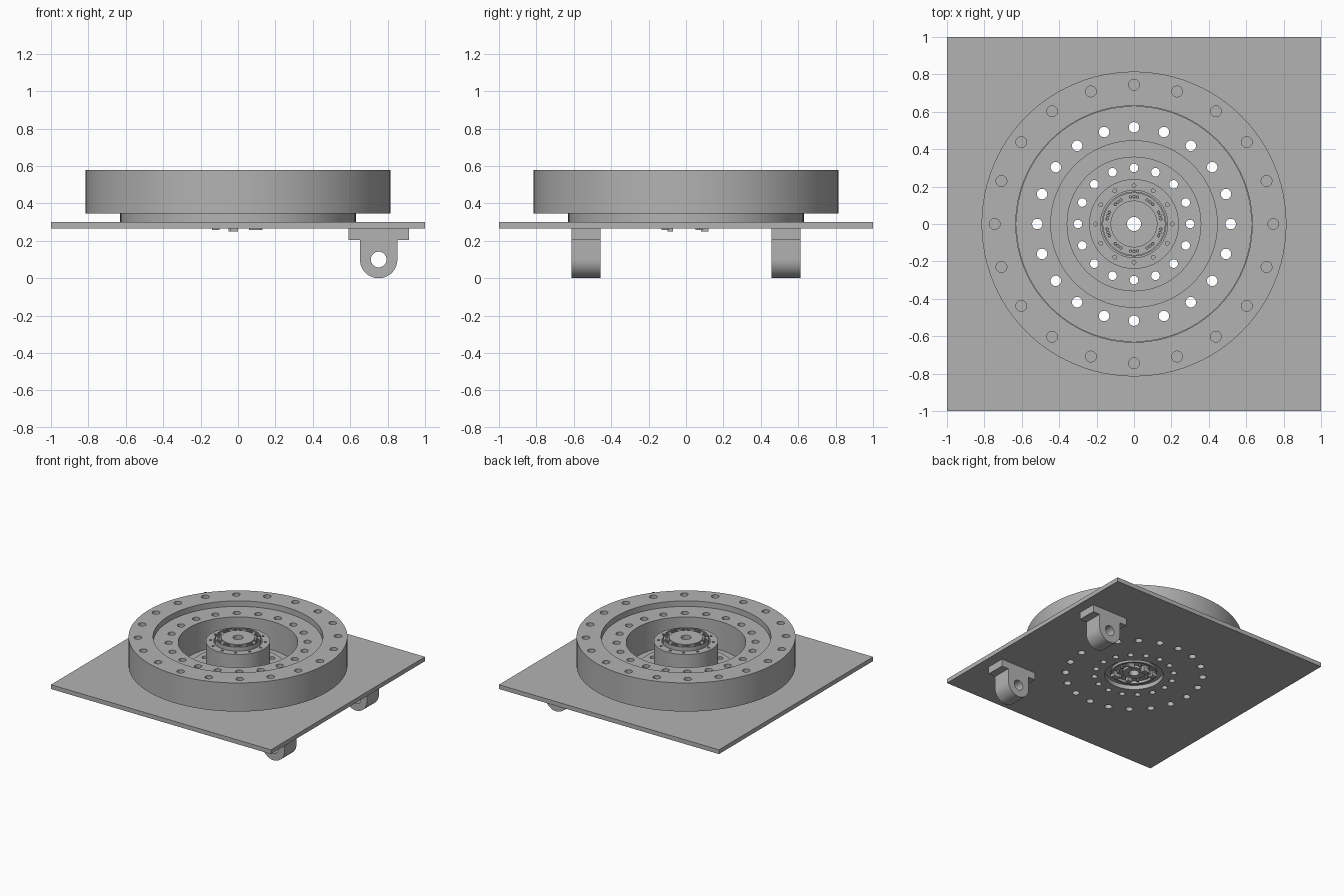
import bpy
from math import sin, cos, pi, radians

if "Cube" in bpy.data.objects:
    bpy.data.objects.remove(bpy.data.objects["Cube"], do_unlink=True)

grey = bpy.data.materials.new("machined grey")
grey.use_nodes = True
colour = (0.45, 0.45, 0.45, 1)
grey.diffuse_color = colour
grey.node_tree.nodes["Principled BSDF"].inputs["Base Color"].default_value = colour


def circle(r, x=0, y=0, n=24):
    return [(x + r * cos(2 * pi * i / n), y + r * sin(2 * pi * i / n)) for i in range(n)]


def bolt_circle(count, radius, hole, n=20):
    steps = [2 * pi * i / count for i in range(count)]
    return [circle(hole, radius * cos(a), radius * sin(a), n) for a in steps]


def rect(x0, y0, x1, y1):
    return [(x0, y0), (x1, y0), (x1, y1), (x0, y1)]


def extrude(name, loops, low, high, upright=False):
    """Fill nested outlines, with inner ones as holes, and extrude them.
    Upright outlines lie in xz and run along y."""
    curve = bpy.data.curves.new(name, 'CURVE')
    curve.dimensions = '2D'
    curve.fill_mode = 'BOTH'
    curve.extrude = (high - low) / 2
    for loop in loops:
        spline = curve.splines.new('POLY')
        spline.points.add(len(loop) - 1)
        for point, (x, y) in zip(spline.points, loop):
            point.co = (x, y, 0, 1)
        spline.use_cyclic_u = True
    temp = bpy.data.objects.new(name + " outline", curve)
    bpy.context.collection.objects.link(temp)
    graph = bpy.context.evaluated_depsgraph_get()
    mesh = bpy.data.meshes.new_from_object(temp.evaluated_get(graph))
    bpy.data.objects.remove(temp, do_unlink=True)
    bpy.data.curves.remove(curve)
    obj = bpy.data.objects.new(name, mesh)
    bpy.context.collection.objects.link(obj)
    middle = (low + high) / 2
    if upright:
        obj.rotation_euler.x = pi / 2
        obj.location.y = middle
    else:
        obj.location.z = middle
    mesh.materials.clear()
    mesh.materials.append(grey)
    bpy.ops.object.select_all(action='DESELECT')
    obj.select_set(True)
    bpy.context.view_layer.objects.active = obj
    bpy.ops.object.shade_smooth_by_angle(angle=radians(30))
    return obj


# Square base plate with through holes
ring_holes = bolt_circle(20, 0.517, 0.028)
flange_holes = bolt_circle(16, 0.3, 0.023)
extrude("base_plate", [rect(-1, -1, 1, 1), circle(0.22, n=64)] + ring_holes + flange_holes,
        0.265, 0.30)

# Slewing bearing: raised outer ring and fixed inner ring
extrude("bearing_outer_ring",
        [circle(0.815, n=96), circle(0.632, n=96)] + bolt_circle(20, 0.745, 0.029),
        0.345, 0.58)
extrude("bearing_inner_ring", [circle(0.63, n=96), circle(0.445, n=96)] + ring_holes,
        0.30, 0.535)

# Central column with a mounting flange and a drilled collar
extrude("column_flange", [circle(0.36, n=64), circle(0.235, n=64)] + flange_holes, 0.30, 0.33)
extrude("column_body", [circle(0.24, n=64), circle(0.17, n=64)], 0.30, 0.51)
extrude("column_collar",
        [circle(0.24, n=64), circle(0.18, n=64)] + bolt_circle(12, 0.205, 0.01, 12),
        0.51, 0.545)

# Rotary core with a central bore
extrude("core_body", [circle(0.173, n=64), circle(0.038)], 0.30, 0.565)
extrude("core_top_rim", [circle(0.173, n=64), circle(0.165, n=64)], 0.565, 0.575)
extrude("core_top_cap", [circle(0.125, n=64), circle(0.038)], 0.565, 0.575)

# Groups of three small terminals around the top of the core
terminals = []
for group in range(10):
    for offset in (-0.13, 0, 0.13):
        a = pi / 2 + group * pi / 5 + offset
        x, y = 0.146 * cos(a), 0.146 * sin(a)
        terminals += [circle(0.009, x, y, 10), circle(0.005, x, y, 8)]
extrude("core_terminals", terminals, 0.565, 0.575)

# Underside of the core: stepped rings, screw heads and connector blocks
extrude("core_lower_rim", [circle(0.172, n=64), circle(0.155, n=64)], 0.28, 0.30)
extrude("core_lower_ring", [circle(0.085, n=48), circle(0.038)], 0.28, 0.30)
extrude("core_lower_screws", bolt_circle(10, 0.12, 0.01, 10), 0.275, 0.30)
extrude("connector_blocks", [rect(-0.14, 0.05, -0.10, 0.10), rect(0.07, 0.07, 0.13, 0.09),
                             rect(0.06, -0.13, 0.12, -0.09)], 0.257, 0.30)
extrude("connector_plug", [rect(-0.05, 0.08, 0.0, 0.12), rect(-0.04, -0.1, 0.0, -0.07)],
        0.25, 0.30)

# Pair of hinge lugs under the plate
centre, low, radius = 0.752, 0.10, 0.10
lug = [(centre + radius * cos(a), low + radius * sin(a))
       for a in (pi + pi * i / 24 for i in range(25))]
lug += [(centre + radius, 0.205), (0.915, 0.205), (0.915, 0.265),
        (0.59, 0.265), (0.59, 0.205), (centre - radius, 0.205)]
for side, y in (("front", -0.535), ("back", 0.535)):
    extrude(side + "_hinge_lug", [lug, circle(0.042, centre, low, 32)],
            y - 0.078, y + 0.078, upright=True)
